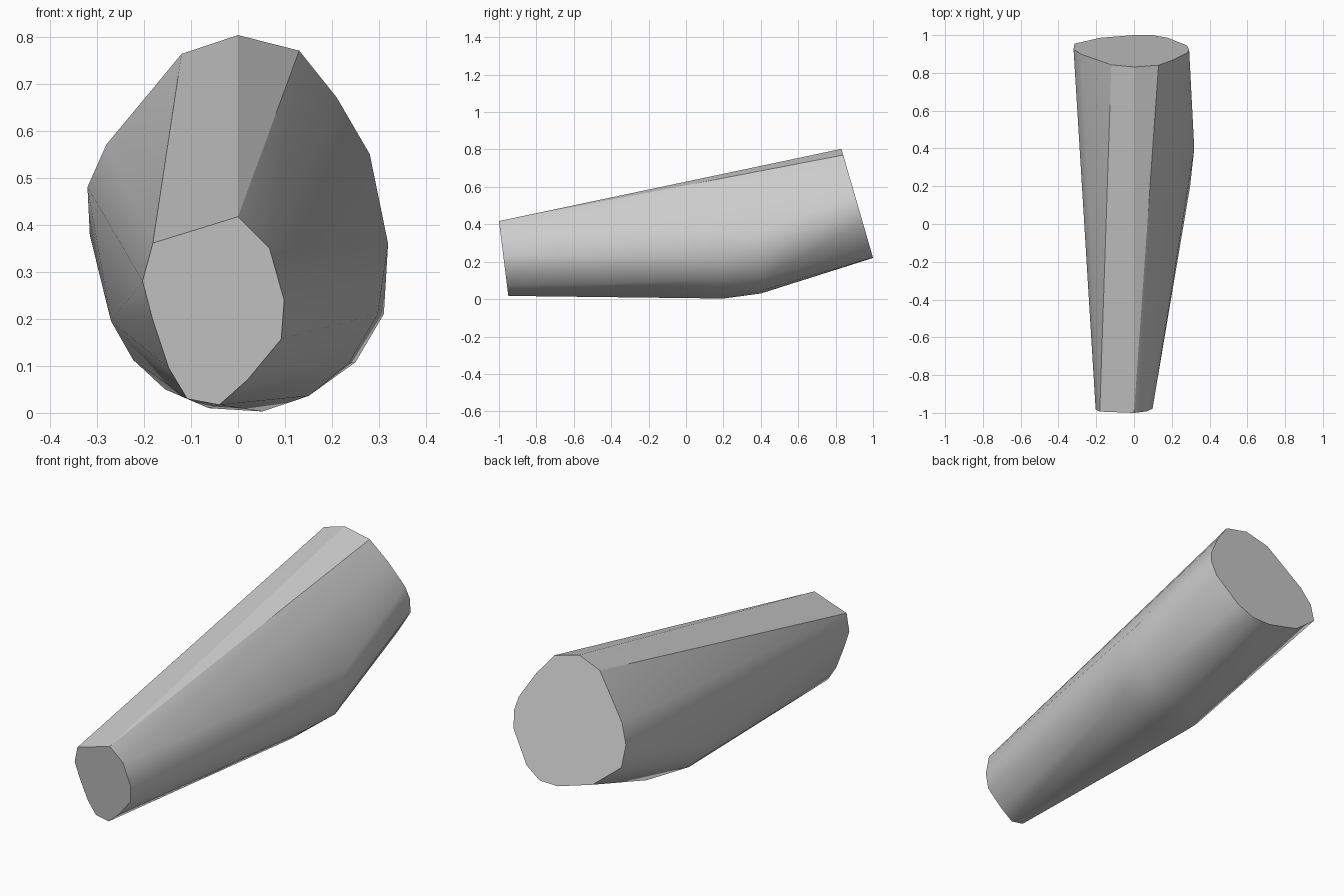
import bpy, bmesh, math

cube = bpy.data.objects.get("Cube")
if cube:
    bpy.data.objects.remove(cube, do_unlink=True)

# Single grey material
grey = bpy.data.materials.new("plain grey")
grey.use_nodes = True
colour = (0.6, 0.6, 0.6, 1)
grey.diffuse_color = colour
grey.node_tree.nodes["Principled BSDF"].inputs["Base Color"].default_value = colour

# Cross-sections as (x, z) outlines
narrow_end = [(0, .417), (.067, .35), (.098, .24), (.092, .157), (.02, .07), (-.04, .017),
              (-.108, .03), (-.147, .095), (-.182, .2), (-.203, .28), (-.181, .361)]
wide_end = [(0, .803), (.13, .77), (.21, .67), (.28, .55), (.292, .49), (.28, .41), (.18, .27),
            (.1, .222), (0, .22), (-.18, .27), (-.315, .378), (-.32, .48), (-.28, .57), (-.12, .763)]
belly_front = [(-.27, .195), (-.223, .113), (-.155, .05), (-.062, .01), (.052, .003),
               (.15, .036), (.235, .105), (.297, .21)]
belly_back = [(.319, .36), (.31, .21), (.25, .108), (.157, .045), (.05, .03), (-.065, .038)]


def ring(bm, outline, y_base, slope=0.0):
    """Add an outline on a plane whose y changes with height."""
    for x, z in outline:
        bm.verts.new((x, y_base + slope * z, z))


# Limb: a taut skin around the two sloped ends and the bulging belly
bm = bmesh.new()
ring(bm, narrow_end, -.948, -.125)
ring(bm, belly_front, .2)
ring(bm, belly_back, .4)
ring(bm, wide_end, 1.064, -.29)
hull = bmesh.ops.convex_hull(bm, input=bm.verts[:])
loose = {g for g in hull["geom_interior"] + hull["geom_unused"] if isinstance(g, bmesh.types.BMVert)}
bmesh.ops.delete(bm, geom=list(loose), context='VERTS')

# Flat end caps become single faces
bmesh.ops.dissolve_limit(bm, angle_limit=math.radians(1), verts=bm.verts[:], edges=bm.edges[:])
bmesh.ops.recalc_face_normals(bm, faces=bm.faces[:])

mesh = bpy.data.meshes.new("limb")
bm.to_mesh(mesh)
bm.free()
mesh.materials.append(grey)
limb = bpy.data.objects.new("limb", mesh)
bpy.context.collection.objects.link(limb)

# Smooth sides, crisp rims
bpy.ops.object.select_all(action='DESELECT')
limb.select_set(True)
bpy.context.view_layer.objects.active = limb
bpy.ops.object.shade_smooth_by_angle(angle=math.radians(30))
